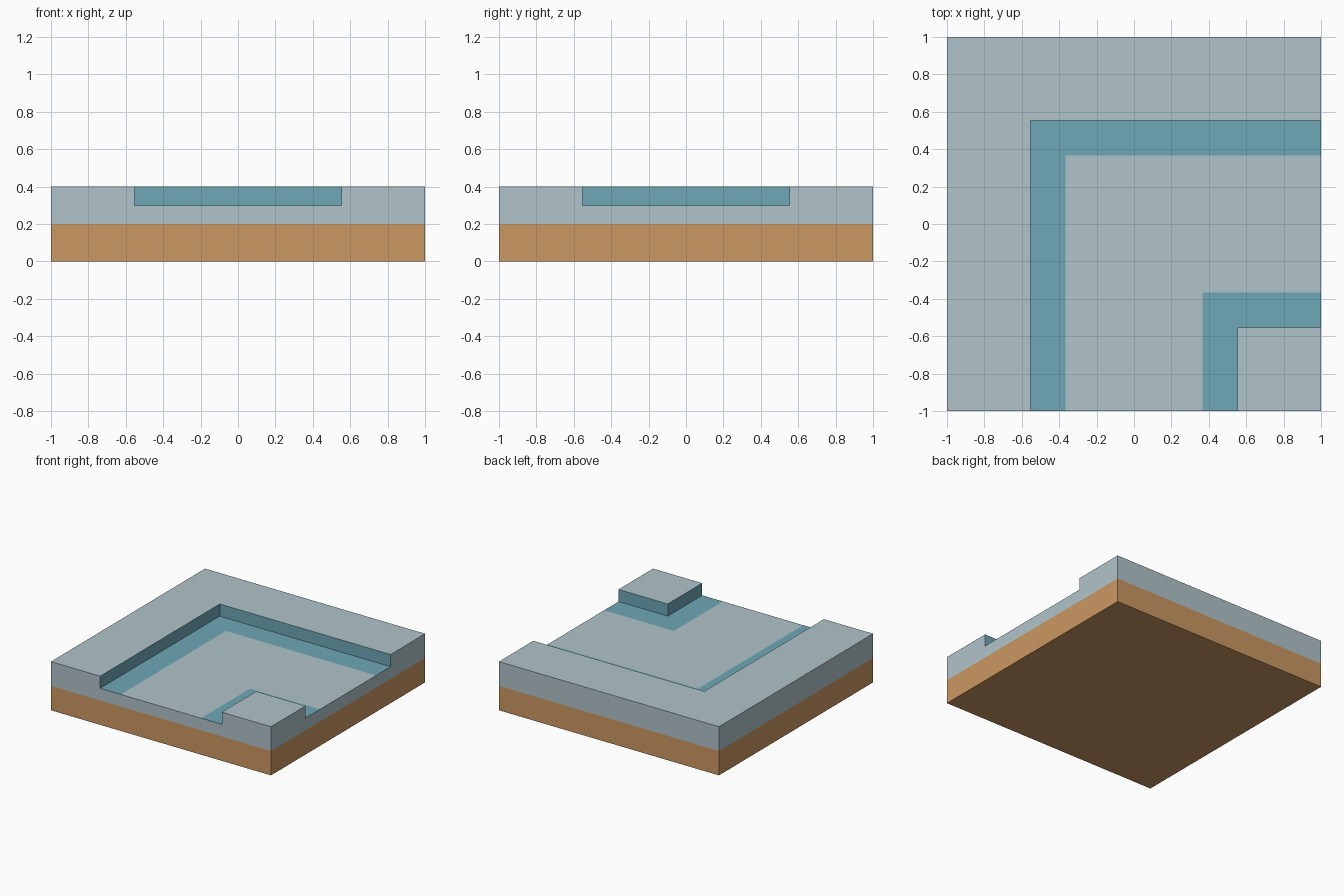
import bpy
import bmesh

cube = bpy.data.objects.get("Cube")
if cube:
    bpy.data.objects.remove(cube, do_unlink=True)


def material(name, rgb):
    """Flat material from an 8-bit display colour, stored as linear."""
    lin = [((c / 255 + 0.055) / 1.055) ** 2.4 for c in rgb]
    mat = bpy.data.materials.new(name)
    mat.use_nodes = True
    mat.diffuse_color = (*lin, 1)
    bsdf = mat.node_tree.nodes["Principled BSDF"]
    bsdf.inputs["Base Color"].default_value = (*lin, 1)
    bsdf.inputs["Roughness"].default_value = 1
    return mat


snow = material("pale_snow", (176, 196, 202))
ice = material("blue_ice", (110, 167, 183))
earth = material("brown_earth", (203, 152, 98))


def face(bm, points, index=0):
    bm.faces.new([bm.verts.new(p) for p in points]).material_index = index


def finish(bm, name, mats):
    bmesh.ops.remove_doubles(bm, verts=bm.verts, dist=0.0001)
    bmesh.ops.recalc_face_normals(bm, faces=bm.faces)
    mesh = bpy.data.meshes.new(name)
    bm.to_mesh(mesh)
    bm.free()
    for mat in mats:
        mesh.materials.append(mat)
    obj = bpy.data.objects.new(name, mesh)
    bpy.context.collection.objects.link(obj)


MID, FLOOR, TOP = 0.2, 0.3, 0.4
BANK, EDGE = 0.553, 0.365

# Earth base: a box whose hidden top is left open
bm = bmesh.new()
bmesh.ops.create_cube(bm, size=2)
for v in bm.verts:
    v.co.z = MID if v.co.z > 0 else 0
top = [f for f in bm.faces if f.calc_center_median().z > MID - 0.01]
bmesh.ops.delete(bm, geom=top, context="FACES_ONLY")
finish(bm, "earth_base", [earth])

# Snow tile: nested corner bands around the front left corner
bm = bmesh.new()
bands = [(-1, -BANK, TOP, 0), (-BANK, -EDGE, FLOOR, 1), (-EDGE, EDGE, FLOOR, 0),
         (EDGE, BANK, FLOOR, 1), (BANK, 1, TOP, 0)]
for a, b, z, index in bands:
    outline = [(a, -1), (a, -a), (1, -a), (1, -b)]
    if b < 1:
        outline += [(b, -b), (b, -1)]
    face(bm, [(x, y, z) for x, y in outline], index)

# Icy walls of the sunken path
for a in (-BANK, BANK):
    path = [(a, -1), (a, -a), (1, -a)]
    for p, q in zip(path, path[1:]):
        face(bm, [(*p, FLOOR), (*q, FLOOR), (*q, TOP), (*p, TOP)], 1)

# Outer sides: notched at the front and left, plain at the back and right
notched = [(-1, MID), (1, MID), (1, TOP), (BANK, TOP), (BANK, FLOOR), (EDGE, FLOOR),
           (-EDGE, FLOOR), (-BANK, FLOOR), (-BANK, TOP), (-1, TOP)]
plain = [(-1, MID), (1, MID), (1, TOP), (-1, TOP)]
face(bm, [(u, -1, z) for u, z in notched])
face(bm, [(1, -u, z) for u, z in notched])
face(bm, [(u, 1, z) for u, z in plain])
face(bm, [(-1, u, z) for u, z in plain])
finish(bm, "snow_tile", [snow, ice])
